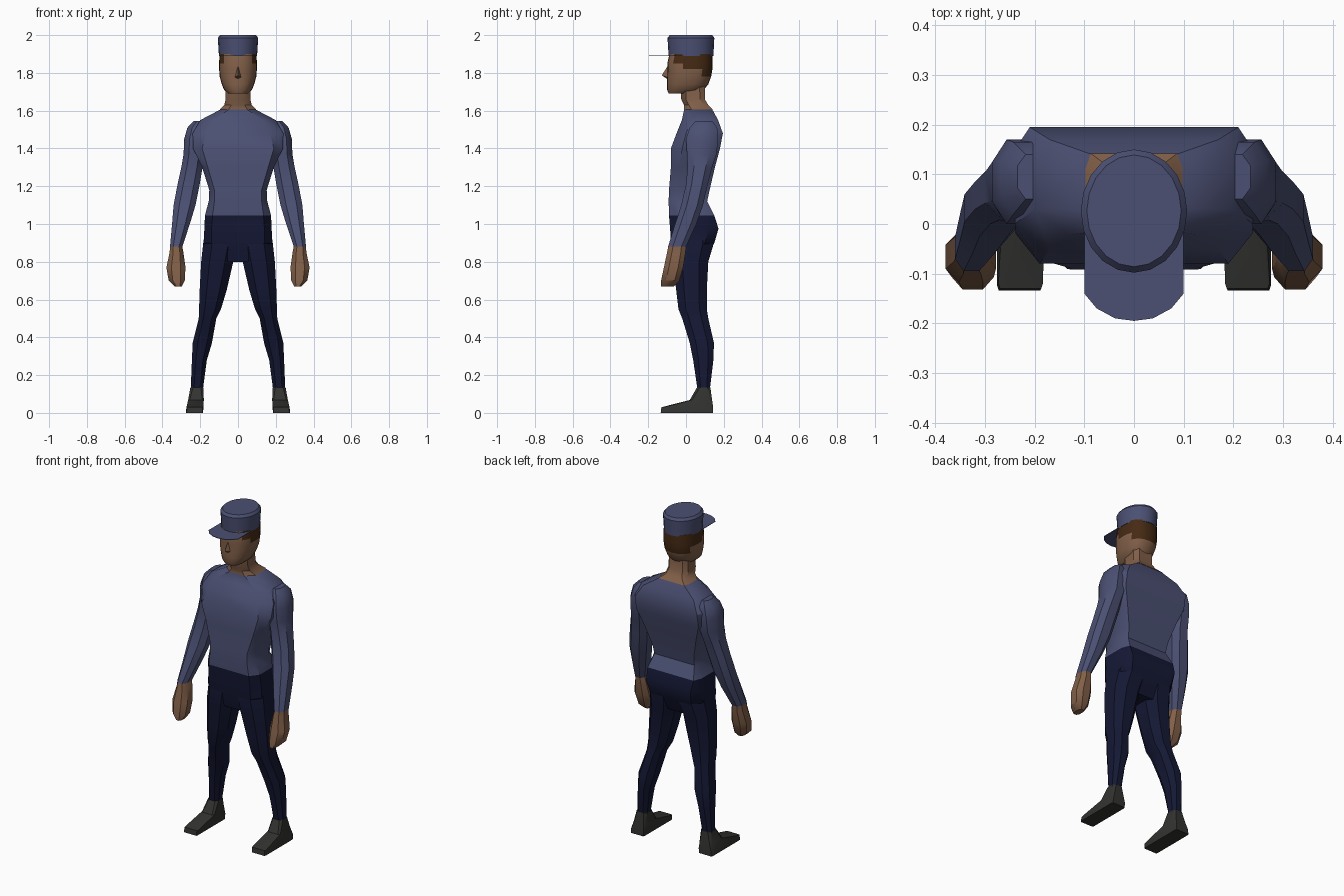
import bpy, bmesh, math

if "Cube" in bpy.data.objects:
    bpy.data.objects.remove(bpy.data.objects["Cube"])


def material(name, rgb):
    m = bpy.data.materials.new(name)
    m.diffuse_color = (*rgb, 1)
    m.use_nodes = True
    m.node_tree.nodes["Principled BSDF"].inputs["Base Color"].default_value = m.diffuse_color
    return m


SHIRT = material("shirt_blue", (0.07, 0.08, 0.17))
NAVY = material("trouser_navy", (0.007, 0.009, 0.034))
SKIN = material("skin", (0.22, 0.115, 0.065))
HAIR = material("hair_brown", (0.06, 0.023, 0.007))
SHOE = material("shoe_grey", (0.032, 0.032, 0.03))


def finish(name, bm, mats, mirror=False, angle=35):
    bmesh.ops.recalc_face_normals(bm, faces=bm.faces)
    me = bpy.data.meshes.new(name)
    bm.to_mesh(me)
    bm.free()
    me.shade_smooth()
    me.set_sharp_from_angle(angle=math.radians(angle))
    for m in mats:
        me.materials.append(m)
    ob = bpy.data.objects.new(name, me)
    bpy.context.collection.objects.link(ob)
    if mirror:
        ob.modifiers.new("Mirror", 'MIRROR').use_mirror_merge = False
    return ob


def loft(name, rings, mat, mirror=False, second=None, rule=None, angle=35):
    """Skin a stack of equal-length point rings and cap both ends."""
    bm = bmesh.new()
    rows = [[bm.verts.new(p) for p in r] for r in rings]
    n = len(rows[0])
    for a, b in zip(rows, rows[1:]):
        for i in range(n):
            j = (i + 1) % n
            f = bm.faces.new((a[i], a[j], b[j], b[i]))
            if rule and rule(f.calc_center_median()):
                f.material_index = 1
    bm.faces.new(rows[0])
    bm.faces.new(rows[-1])
    return finish(name, bm, [mat] + ([second] if second else []), mirror, angle)


def trunk(z, wf, ws, wb, yf, y1, y2, yb):
    """Eight-sided body section: front, side and back half widths."""
    right = [(wf, yf), (ws, y1), (ws, y2), (wb, yb)]
    return [(x, y, z) for x, y in right] + [(-x, y, z) for x, y in reversed(right)]


def octagon(z, x0, x1, y0, y1, c=0.26):
    """Box section with chamfered corners, for limbs."""
    cx, cy = (x1 - x0) * c, (y1 - y0) * c
    return [(x0 + cx, y0, z), (x1 - cx, y0, z), (x1, y0 + cy, z), (x1, y1 - cy, z),
            (x1 - cx, y1, z), (x0 + cx, y1, z), (x0, y1 - cy, z), (x0, y0 + cy, z)]


def oval(z, w, yf, yb, n=20, p=1.0):
    """Oval section; p below 1 makes it squarer."""
    cy, ry = (yf + yb) / 2, (yb - yf) / 2
    out = []
    for i in range(n):
        c, s = math.cos(math.tau * i / n), math.sin(math.tau * i / n)
        out.append((w * math.copysign(abs(c) ** p, c),
                    cy + ry * math.copysign(abs(s) ** p, s), z))
    return out


# Shirt body
loft("shirt_body", [trunk(*r) for r in [
    (1.605, .05, .095, .085, -.01, .03, .11, .14),
    (1.55, .13, .20, .17, -.022, .03, .14, .17),
    (1.48, .17, .24, .21, -.05, .0, .15, .195),
    (1.40, .19, .238, .21, -.08, -.02, .14, .18),
    (1.30, .16, .19, .175, -.08, -.04, .11, .153),
    (1.18, .125, .152, .14, -.09, -.05, .085, .125),
    (1.12, .125, .155, .135, -.092, -.05, .075, .112),
    (1.045, .135, .175, .155, -.09, -.04, .10, .15)]], SHIRT)

# Trousers: hips and legs
loft("trouser_hips", [trunk(*r) for r in [
    (1.045, .135, .175, .155, -.09, -.04, .10, .15),
    (.975, .14, .178, .15, -.084, -.03, .12, .172),
    (.90, .14, .182, .14, -.08, -.03, .10, .15),
    (.80, .05, .09, .05, -.055, -.03, .07, .10)]], NAVY)
loft("trouser_leg", [octagon(*r) for r in [
    (.95, .0, .176, -.07, .14),
    (.90, .004, .184, -.079, .148),
    (.80, .025, .195, -.07, .118),
    (.65, .06, .203, -.052, .11),
    (.55, .09, .206, -.04, .11),
    (.50, .115, .208, -.02, .118),
    (.37, .138, .24, .02, .148),
    (.28, .165, .244, .038, .145),
    (.13, .185, .25, .06, .127)]], NAVY, True)

# Shoes
loft("shoe", [octagon(*r) for r in [
    (.135, .183, .252, .058, .129, .2),
    (.068, .181, .264, .02, .138, .1),
    (.03, .183, .273, -.13, .144, .04),
    (.0, .185, .276, -.134, .144, .04)]], SHOE, True, angle=30)

# Sleeves and hands
loft("sleeve", [octagon(*r) for r in [
    (1.545, .17, .235, .05, .14),
    (1.51, .17, .268, .02, .165),
    (1.45, .175, .285, .0, .17),
    (1.37, .18, .288, .005, .162),
    (1.30, .188, .30, .008, .138),
    (1.21, .203, .32, .0, .115),
    (1.10, .225, .341, -.025, .09),
    (1.0, .255, .349, -.058, .055),
    (.88, .295, .36, -.095, .0)]], SHIRT, True)
loft("hand", [octagon(*r) for r in [
    (.88, .295, .36, -.094, .0),
    (.85, .289, .362, -.10, -.002),
    (.77, .278, .379, -.117, -.015),
    (.70, .282, .367, -.132, -.035),
    (.67, .298, .335, -.132, -.065)]], SKIN, True)

# Neck, spreading onto the shoulders
loft("neck", [trunk(*r) for r in [
    (1.75, .035, .065, .045, -.03, .0, .07, .10),
    (1.66, .035, .066, .045, -.025, .0, .075, .10),
    (1.63, .035, .072, .055, -.01, .015, .09, .118),
    (1.605, .05, .098, .087, -.012, .03, .11, .142)]], SKIN)

# Head, with the hair as coloured faces stepping down to the nape
loft("head", [oval(z, w, a, b, 24, .85) for z, w, a, b in [
    (1.90, .098, -.088, .14),
    (1.85, .10, -.099, .141),
    (1.82, .10, -.098, .14),
    (1.78, .097, -.10, .133),
    (1.74, .086, -.101, .118),
    (1.71, .074, -.10, .095),
    (1.69, .05, -.092, .03)]], SKIN, second=HAIR,
    rule=lambda c: c.z > 1.78 and c.y > (-.07 if c.z > 1.85 else -.02 if c.z > 1.82 else .075))

# Nose
bm = bmesh.new()
top, left, right, tip, base = [bm.verts.new(p) for p in [
    (0, -.095, 1.84), (-.02, -.092, 1.775), (.02, -.092, 1.775),
    (0, -.128, 1.787), (0, -.095, 1.765)]]
for f in [(top, left, tip), (top, tip, right), (left, base, tip), (base, right, tip)]:
    bm.faces.new(f)
finish("nose", bm, [SKIN])

# Cap crown and flat brim
loft("cap_crown", [oval(*r) for r in [
    (1.89, .101, -.092, .145), (1.985, .107, -.098, .15), (2.0, .095, -.086, .139)]],
    SHIRT, angle=30)
bm = bmesh.new()
half = [(.1, -.02), (.1, -.14), (.075, -.17), (.038, -.19)]
outline = half + [(0, -.195)] + [(-x, y) for x, y in reversed(half)]
bm.faces.new([bm.verts.new((x, y, 1.891)) for x, y in outline])
ret = bmesh.ops.extrude_face_region(bm, geom=bm.faces[:])
for v in [g for g in ret["geom"] if isinstance(g, bmesh.types.BMVert)]:
    v.co.z += .003
finish("cap_brim", bm, [SHIRT])
